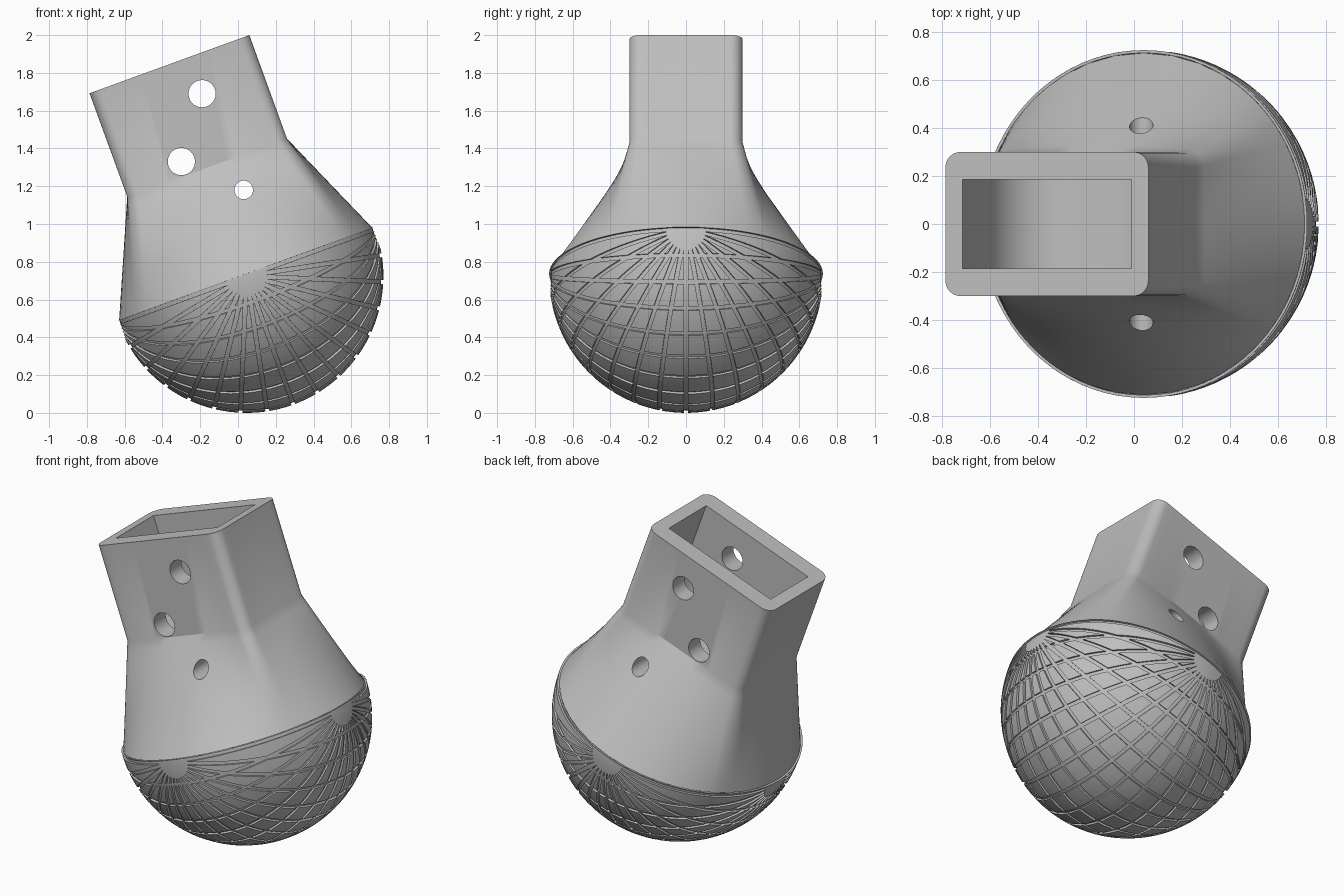
import bpy, bmesh
from math import sin, cos, pi, radians, atan2
from mathutils import Vector, Matrix

cube = bpy.data.objects.get("Cube")
if cube:
    bpy.data.objects.remove(cube)

R = 0.725                     # ball radius
RIM = 0.012                   # height of the ball rim above its centre
DEPTH, HALF_W = 0.012, 0.0105  # groove depth and half width
HX, HY, CORNER = 0.45, 0.30, 0.065   # socket half sizes, corner radius
JOIN, TOP = 0.61, 1.193       # socket bottom and top along the axis

grey = bpy.data.materials.new("plain_grey")
grey.use_nodes = True
colour = (0.52, 0.52, 0.52, 1)
grey.diffuse_color = colour
grey.node_tree.nodes["Principled BSDF"].inputs["Base Color"].default_value = colour


def make_object(name, bm):
    bmesh.ops.recalc_face_normals(bm, faces=bm.faces[:])
    mesh = bpy.data.meshes.new(name)
    bm.to_mesh(mesh)
    bm.free()
    mesh.materials.append(grey)
    obj = bpy.data.objects.new(name, mesh)
    bpy.context.collection.objects.link(obj)
    return obj


def activate(obj):
    bpy.ops.object.select_all(action='DESELECT')
    obj.select_set(True)
    bpy.context.view_layer.objects.active = obj


def rounded_rectangle():
    """Outline with subdivided straight sides and arc corners."""
    pts = []
    for k, (sx, sy) in enumerate([(1, 1), (-1, 1), (-1, -1), (1, -1)]):
        centre = Vector((sx * (HX - CORNER), sy * (HY - CORNER)))
        for i in range(9):
            a = (k + i / 8) * pi / 2
            pts.append(centre + CORNER * Vector((cos(a), sin(a))))
    outline = []
    for i, p in enumerate(pts):
        q = pts[(i + 1) % len(pts)]
        steps = 14 if (q - p).length > 0.1 else 1
        outline += [p.lerp(q, s / steps) for s in range(steps)]
    return outline


# Body: round rim lofted into a rectangular socket
bm = bmesh.new()
outline = rounded_rectangle()
rings = []
for i in range(13):
    t = i / 12
    ring = []
    for p in outline:
        a = atan2(p.y, p.x)
        q = Vector((cos(a), sin(a))) * (R - DEPTH)
        ring.append(bm.verts.new((*q.lerp(p, t), RIM + (JOIN - RIM) * t)))
    rings.append(ring)
rings.append([bm.verts.new((p.x, p.y, TOP)) for p in outline])
n = len(outline)
for low, high in zip(rings, rings[1:]):
    for i in range(n):
        j = (i + 1) % n
        bm.faces.new((low[i], low[j], high[j], high[i]))
bm.faces.new(rings[0])
bm.faces.new(rings[-1])
body = make_object("socket_and_neck", bm)

# Cutter for the socket cavity, with a rounded floor
cutters = []
fillet, half, floor = 0.28, 0.375, 0.59
profile = [(-half, 1.4)]
for side, start in ((-1, pi), (1, 1.5 * pi)):
    for i in range(13):
        a = start + i / 12 * pi / 2
        profile.append((side * (half - fillet) + fillet * cos(a),
                        floor + fillet + fillet * sin(a)))
profile.append((half, 1.4))
bm = bmesh.new()
face = bm.faces.new([bm.verts.new((x, -0.185, z)) for x, z in profile])
ext = bmesh.ops.extrude_face_region(bm, geom=[face], use_keep_orig=True)
bmesh.ops.translate(bm, vec=(0, 0.37, 0),
                    verts=[v for v in ext["geom"] if isinstance(v, bmesh.types.BMVert)])
cutters.append(make_object("cavity_cutter", bm))

# Cutters for the cross holes
for x, z, r in ((0.109, 0.987, 0.072), (-0.117, 0.687, 0.072), (0.142, 0.433, 0.049)):
    bm = bmesh.new()
    bmesh.ops.create_cone(bm, cap_ends=True, segments=40, radius1=r, radius2=r, depth=2,
                          matrix=Matrix.Translation((x, 0, z)) @ Matrix.Rotation(pi / 2, 4, 'X'))
    cutters.append(make_object("hole_cutter", bm))

for cutter in cutters:
    cutter.hide_render = True
    activate(body)
    mod = body.modifiers.new("cut", 'BOOLEAN')
    mod.operation = 'DIFFERENCE'
    mod.solver = 'EXACT'
    mod.object = cutter
    bpy.ops.object.modifier_apply(modifier=mod.name)
    bpy.data.objects.remove(cutter)

# Ball: lower half sphere, sliced along two families of meridian grooves
bm = bmesh.new()
bmesh.ops.create_icosphere(bm, subdivisions=5, radius=R)


def slice_mesh(point, normal, clear=False):
    bmesh.ops.bisect_plane(bm, geom=bm.verts[:] + bm.edges[:] + bm.faces[:], dist=1e-5,
                           plane_co=point, plane_no=normal, clear_outer=clear)


slice_mesh((0, 0, RIM), (0, 0, 1), True)
normals = []
for k in range(16):
    a = k * pi / 16
    normals.append(Vector((cos(a), 0, sin(a))))
    if k != 8:
        normals.append(Vector((0, cos(a), sin(a))))
for normal in normals:
    for s in (-1, 1):
        slice_mesh(normal * HALF_W * s, normal)
for v in bm.verts:
    if v.co.z < RIM - 1e-4:
        v.co = v.co.normalized() * R

# Sink the groove faces
grooves = []
for f in bm.faces:
    c = f.calc_center_median()
    if any(abs(c.dot(m)) < HALF_W for m in normals):
        grooves.append(f)
ext = bmesh.ops.extrude_face_region(bm, geom=grooves)
for v in ext["geom"]:
    if isinstance(v, bmesh.types.BMVert):
        v.co *= (R - DEPTH) / R
bmesh.ops.delete(bm, geom=[f for f in grooves if f.is_valid], context='FACES')
ball = make_object("grooved_ball", bm)

# Tilt both parts and stand them on the ground
for obj in (body, ball):
    obj.rotation_euler = (0, radians(-20), 0)
    obj.location = (0.045, 0, R)
    activate(obj)
    bpy.ops.object.shade_smooth_by_angle(angle=radians(30))
